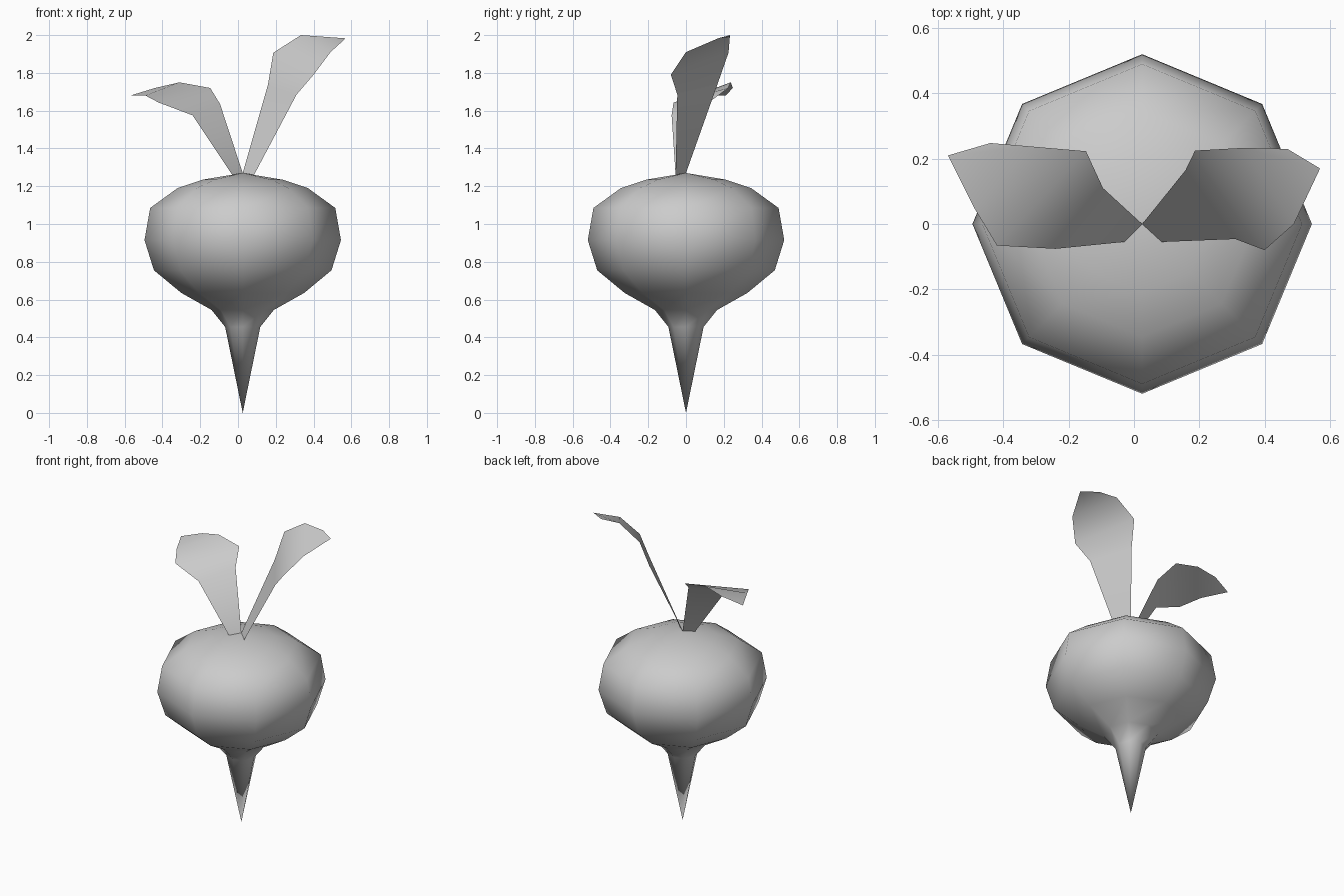
import bpy
from math import cos, sin, pi

if "Cube" in bpy.data.objects:
    bpy.data.objects.remove(bpy.data.objects["Cube"])


def make_mesh(name, verts, faces):
    mesh = bpy.data.meshes.new(name)
    mesh.from_pydata(verts, [], faces)
    mesh.update()
    for p in mesh.polygons:
        p.use_smooth = True
    obj = bpy.data.objects.new(name, mesh)
    bpy.context.collection.objects.link(obj)
    return obj


def lathe(name, profile, bottom, top, cx, sides=8):
    """Revolve (radius, z) rings around a vertical axis, closed by two poles."""
    verts = [(cx + r * cos(2 * pi * i / sides), r * sin(2 * pi * i / sides), z)
             for r, z in profile for i in range(sides)]
    lo, hi = len(verts), len(verts) + 1
    verts += [(cx, 0, bottom), (cx, 0, top)]
    last = (len(profile) - 1) * sides
    faces = []
    for i in range(sides):
        j = (i + 1) % sides
        faces.append((lo, j, i))
        for k in range(0, last, sides):
            faces.append((k + i, k + j, k + sides + j, k + sides + i))
        faces.append((last + i, last + j, hi))
    return make_mesh(name, verts, faces)


def leaf(name, back_edge, front_edge):
    """Bridge the two outlines of a thin leaf with a strip of quads."""
    n = len(back_edge)
    faces = [(i, i + 1, n + i + 1, n + i) for i in range(n - 1)]
    return make_mesh(name, back_edge + front_edge, faces)


# Bulb with tapering root
lathe("bulb_and_root",
      [(0.093, 0.455), (0.165, 0.545), (0.325, 0.635), (0.47, 0.755),
       (0.52, 0.915), (0.49, 1.085), (0.345, 1.19), (0.21, 1.235)],
      0.0, 1.27, 0.025)

# Tall leaf leaning right
leaf("right_leaf",
     [(0.025, 0, 1.27), (0.158, 0.165, 1.735), (0.187, 0.225, 1.907),
      (0.333, 0.233, 2.0), (0.47, 0.23, 1.99)],
     [(0.085, -0.055, 1.26), (0.31, -0.046, 1.685), (0.40, -0.08, 1.79),
      (0.49, 0.0, 1.91), (0.57, 0.17, 1.983)])

# Lower leaf drooping left
leaf("left_leaf",
     [(0.025, 0, 1.27), (-0.095, 0.11, 1.635), (-0.147, 0.223, 1.72),
      (-0.31, 0.237, 1.75), (-0.44, 0.248, 1.72)],
     [(-0.03, -0.055, 1.26), (-0.24, -0.076, 1.575), (-0.42, -0.066, 1.643),
      (-0.49, 0.05, 1.68), (-0.57, 0.21, 1.68)])
